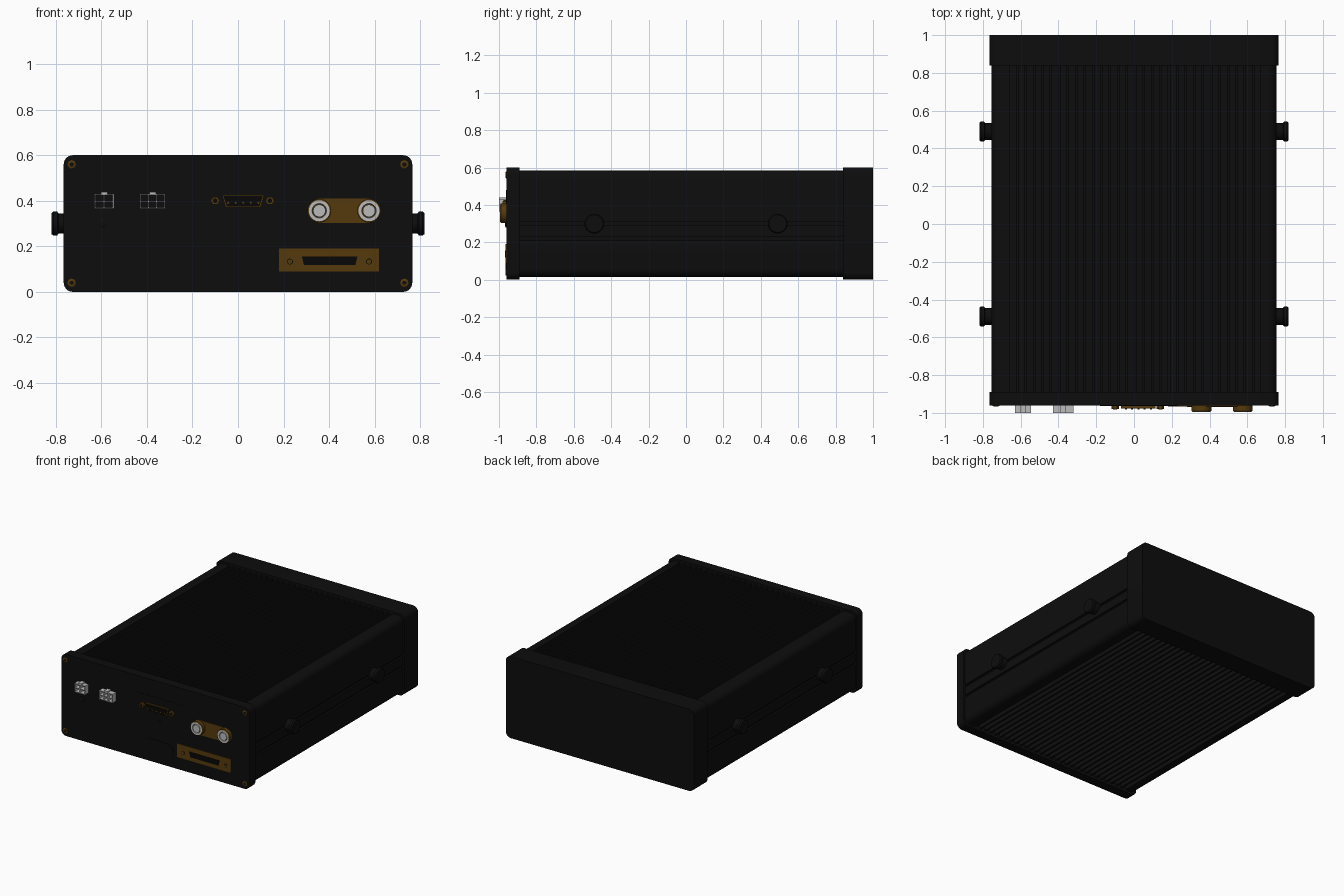
import bpy, bmesh, math

if "Cube" in bpy.data.objects:
    bpy.data.objects.remove(bpy.data.objects["Cube"])


def material(name, rgb):
    m = bpy.data.materials.new(name)
    m.use_nodes = True
    m.diffuse_color = (*rgb, 1)
    m.node_tree.nodes["Principled BSDF"].inputs["Base Color"].default_value = (*rgb, 1)
    return m


BLACK = material("black", (0.004, 0.004, 0.004))
DARK = material("deep_black", (0.002, 0.002, 0.002))
GOLD = material("dark_gold", (0.09, 0.042, 0.004))
WHITE = material("pale_grey", (0.5, 0.5, 0.5))
FRONT = -0.96


def finish(name, bm, mat, smooth=True):
    bmesh.ops.recalc_face_normals(bm, faces=bm.faces)
    me = bpy.data.meshes.new(name)
    bm.to_mesh(me)
    bm.free()
    ob = bpy.data.objects.new(name, me)
    bpy.context.collection.objects.link(ob)
    me.materials.append(mat)
    if smooth:
        bpy.ops.object.select_all(action="DESELECT")
        ob.select_set(True)
        bpy.context.view_layer.objects.active = ob
        bpy.ops.object.shade_smooth_by_angle(angle=math.radians(35))
    return ob


def prism(name, pts, y0, y1, mat):
    """Extrude an (x, z) outline along y."""
    bm = bmesh.new()
    face = bm.faces.new([bm.verts.new((x, y0, z)) for x, z in pts])
    ext = bmesh.ops.extrude_face_region(bm, geom=[face])["geom"]
    for v in ext:
        if isinstance(v, bmesh.types.BMVert):
            v.co.y = y1
    return finish(name, bm, mat)


def rounded(x0, x1, z0, z1, r, n=6):
    pts = []
    corners = [(x1 - r, z1 - r), (x0 + r, z1 - r), (x0 + r, z0 + r), (x1 - r, z0 + r)]
    for q, (cx, cz) in enumerate(corners):
        for i in range(n + 1):
            a = math.pi / 2 * (q + i / n)
            pts.append((cx + r * math.cos(a), cz + r * math.sin(a)))
    return pts


def box(name, x0, x1, z0, z1, y0, y1, mat):
    return prism(name, [(x0, z0), (x1, z0), (x1, z1), (x0, z1)], y0, y1, mat)


def lathe(name, profile, mat, loc, turn=(0, 0, 0), n=32):
    """Spin a (radius, height) profile round z, then turn and place it."""
    bm = bmesh.new()
    rings = []
    for r, h in profile:
        rings.append([bm.verts.new((r * math.cos(2 * math.pi * i / n),
                                    r * math.sin(2 * math.pi * i / n), h)) for i in range(n)])
    for a, b in zip(rings, rings[1:]):
        for i in range(n):
            j = (i + 1) % n
            bm.faces.new((a[i], a[j], b[j], b[i]))
    bm.faces.new(rings[0])
    bm.faces.new(rings[-1])
    ob = finish(name, bm, mat)
    ob.location, ob.rotation_euler = loc, turn
    return ob


def stud(name, profile, mat, x, z, n=32):
    """Turned part standing out from the front plate."""
    return lathe(name, profile, mat, (x, FRONT, z), (math.pi / 2, 0, 0), n)


# Extruded housing: rounded corners, side rails, fins above and below
W, LOW, HIGH, R = 0.755, 0.015, 0.585, 0.045
FINS, SPAN, DEPTH = 30, 0.67, 0.03
pitch = 2 * SPAN / FINS
top = []
for i in range(FINS):
    x = SPAN - i * pitch
    top += [(x, HIGH), (x, HIGH - DEPTH), (x - pitch * 0.7, HIGH - DEPTH), (x - pitch * 0.7, HIGH)]
arc = [(W - R + R * math.cos(a * math.pi / 12), HIGH - R + R * math.sin(a * math.pi / 12))
       for a in range(7)]
groove = []
for z in (0.22, 0.30):
    groove += [(W, z - 0.01), (W - 0.015, z - 0.01), (W - 0.015, z + 0.01), (W, z + 0.01)]
upper = arc + top + [(-x, z) for x, z in reversed(arc)]
lower = [(-x, LOW + HIGH - z) for x, z in upper]
prism("housing", groove + upper + [(-x, z) for x, z in reversed(groove)] + lower,
      -0.92, 0.9, BLACK)

# End covers
prism("front_plate", rounded(-0.765, 0.765, 0, 0.6, 0.04), FRONT, -0.89, BLACK)
prism("back_cover", rounded(-0.765, 0.765, 0, 0.6, 0.04), 0.84, 1.0, BLACK)

# Side mounting knobs
for side in (-1, 1):
    for y in (-0.49, 0.49):
        lathe("side_knob", [(0.044, 0), (0.044, 0.05), (0.053, 0.056), (0.053, 0.072), (0.047, 0.08)],
              BLACK, (side * 0.738, y, 0.30), (0, side * math.pi / 2, 0))

# Corner screws
for x in (-0.73, 0.73):
    for z in (0.04, 0.56):
        stud("corner_screw", [(0.018, -0.01), (0.018, 0.003), (0.013, 0.005)], GOLD, x, z, 20)
        stud("screw_socket", [(0.01, 0), (0.01, 0.006)], BLACK, x, z, 6)


# Pale power sockets: thin-walled open cells with a latch tab
def cell_block(name, x0, x1, z0, z1, cols):
    wall, tip = 0.005, -1.0
    for i in range(cols + 1):
        x = x0 + (x1 - x0 - wall) * i / cols
        box(name + "_wall", x, x + wall, z0, z1, tip, FRONT, WHITE)
    for i in range(3):
        z = z0 + (z1 - z0 - wall) * i / 2
        box(name + "_shelf", x0, x1, z, z + wall, tip, FRONT, WHITE)
    mid = (x0 + x1) / 2
    box(name + "_latch", mid - 0.014, mid + 0.014, z1, z1 + 0.009, tip, FRONT, WHITE)


cell_block("small_socket", -0.63, -0.545, 0.365, 0.43, 2)
cell_block("large_socket", -0.43, -0.32, 0.365, 0.43, 3)

# Indicator lamps and blank oval
stud("indicator", [(0.02, 0), (0.02, 0.004), (0.012, 0.008)], BLACK, -0.595, 0.30, 20)
stud("small_indicator", [(0.018, 0), (0.018, 0.004)], BLACK, 0.03, 0.30, 20)
prism("oval_blank", rounded(-0.1, 0.15, 0.045, 0.165, 0.058), FRONT - 0.004, FRONT, BLACK)


# Data port: panel, gilded shell, jack posts and pins
def tapered(x0, x1, z0, z1, slant):
    return [(x0 + slant, z0), (x1 - slant, z0), (x1, z1), (x0, z1)]


prism("port_panel", rounded(-0.18, 0.23, 0.33, 0.48, 0.01), FRONT - 0.003, FRONT, BLACK)
prism("port_shell", tapered(-0.07, 0.115, 0.37, 0.425, 0.016), FRONT - 0.016, FRONT, GOLD)
prism("port_insert", tapered(-0.064, 0.109, 0.374, 0.421, 0.016), FRONT - 0.018, FRONT, DARK)
for i in range(5):
    stud("port_pin", [(0.005, 0), (0.005, 0.022)], GOLD, -0.043 + i * 0.033, 0.391, 8)
for x in (-0.1, 0.14):
    stud("jack_post", [(0.02, 0), (0.02, 0.02)], GOLD, x, 0.40, 6)
    stud("jack_post_hole", [(0.01, 0), (0.01, 0.021)], DARK, x, 0.40, 16)

# Coaxial pair on a gilded oval plate
prism("coaxial_plate", rounded(0.31, 0.62, 0.302, 0.41, 0.053), FRONT - 0.005, FRONT, GOLD)
for x in (0.357, 0.575):
    stud("coaxial_barrel", [(0.052, 0), (0.052, 0.03), (0.046, 0.033), (0.046, 0.0)], GOLD, x, 0.356)
    stud("coaxial_sleeve", [(0.046, 0), (0.046, 0.034), (0.032, 0.034), (0.03, 0.024)], WHITE, x, 0.356)
    stud("coaxial_ring", [(0.031, 0.02), (0.031, 0.026)], GOLD, x, 0.356)
    stud("coaxial_core", [(0.027, 0.02), (0.027, 0.034)], WHITE, x, 0.356)

# Wide connector on a gilded rectangular plate
box("wide_plate", 0.18, 0.62, 0.09, 0.19, FRONT - 0.005, FRONT, GOLD)
prism("wide_slot", tapered(0.28, 0.525, 0.118, 0.156, 0.01), FRONT - 0.008, FRONT, DARK)
for x in (0.228, 0.575):
    stud("plate_screw_ring", [(0.013, 0), (0.013, 0.006)], DARK, x, 0.133, 20)
    stud("plate_screw", [(0.01, 0), (0.01, 0.007)], GOLD, x, 0.133, 20)
